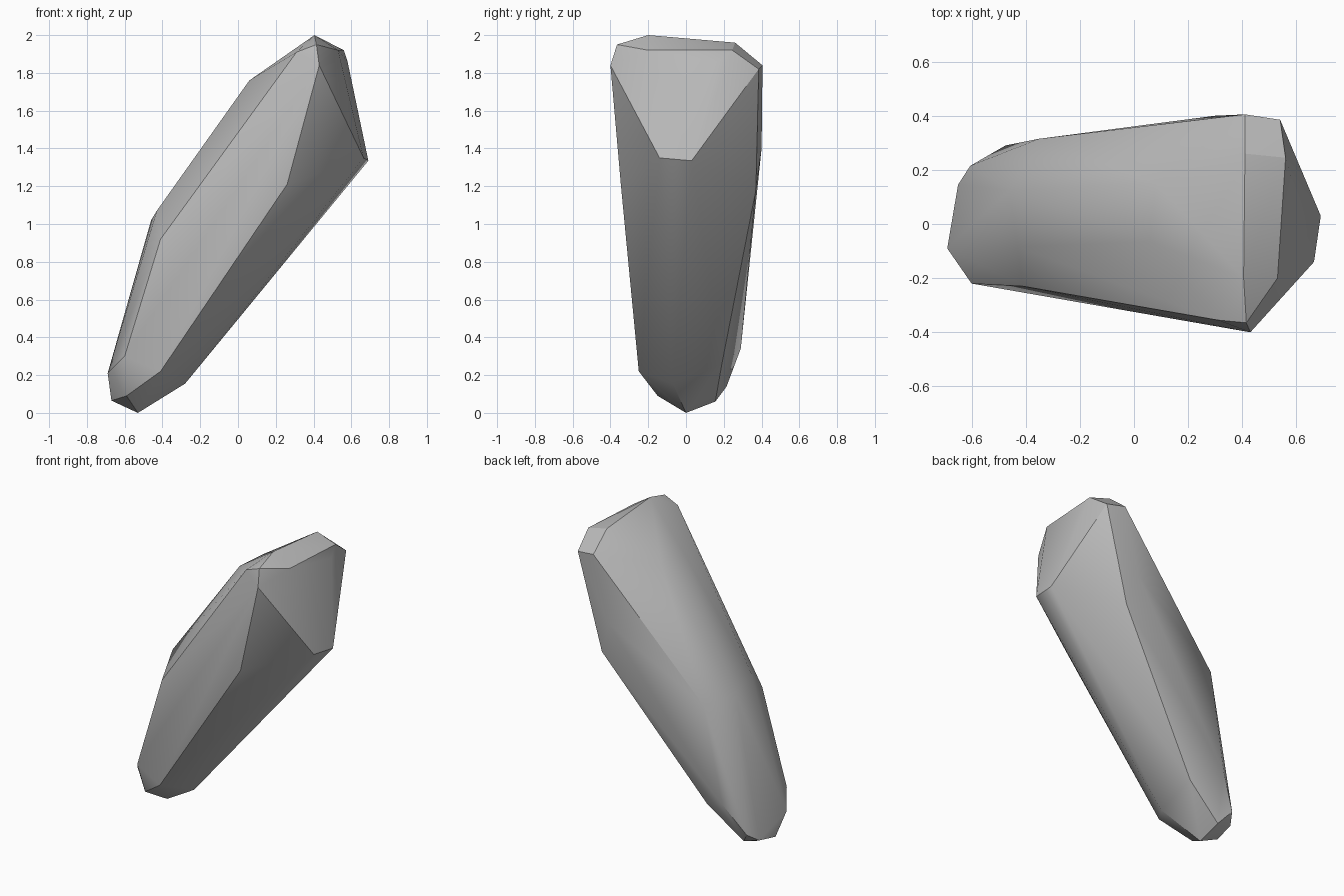
import bpy, bmesh, math

cube = bpy.data.objects.get("Cube")
if cube:
    bpy.data.objects.remove(cube, do_unlink=True)

# Stone colour
stone = bpy.data.materials.new("stone_grey")
stone.use_nodes = True
grey = (0.5, 0.5, 0.5, 1)
stone.diffuse_color = grey
stone.node_tree.nodes["Principled BSDF"].inputs["Base Color"].default_value = grey

# Key corners of the leaning boulder, grouped by region
crown = [(.43, -.4, 1.84), (.415, -.365, 1.95), (.31, -.355, 1.91), (.405, -.2, 2),
         (.53, -.2, 1.92), (.56, .245, 1.92), (.41, .26, 1.96), (.54, .385, 1.82),
         (.41, .405, 1.84), (.58, .17, 1.86)]
overhang = [(.665, -.14, 1.35), (.69, .03, 1.335), (.26, -.345, 1.21),
            (.3, .4, 1.4), (.37, .37, 1.18), (-.08, .23, .59), (-.29, .19, .26)]
slope = [(.06, -.065, 1.76), (.08, .15, 1.76), (-.46, .125, 1.02),
         (-.43, -.085, 1.07), (-.41, -.23, .92), (-.35, .315, .99)]
foot = [(-.6, -.22, .3), (-.41, -.25, .22), (-.59, -.15, .09), (-.69, -.09, .21),
        (-.53, 0, 0), (-.28, -.07, .155), (-.67, 0, .065), (-.65, .145, .09),
        (-.605, .215, .14), (-.54, .155, .06), (-.475, .29, .34)]

# Wrap the corners in a convex shell
bm = bmesh.new()
for corner in crown + overhang + slope + foot:
    bm.verts.new(corner)
hull = bmesh.ops.convex_hull(bm, input=bm.verts[:])
loose = [v for v in bm.verts if not v.link_faces]
bmesh.ops.delete(bm, geom=loose, context="VERTS")
bmesh.ops.dissolve_limit(bm, angle_limit=math.radians(2), verts=bm.verts[:], edges=bm.edges[:])
bmesh.ops.recalc_face_normals(bm, faces=bm.faces[:])

mesh = bpy.data.meshes.new("boulder")
bm.to_mesh(mesh)
bm.free()
boulder = bpy.data.objects.new("boulder", mesh)
bpy.context.collection.objects.link(boulder)
mesh.materials.append(stone)

# Soft facets with the strong ridges kept sharp
bpy.ops.object.select_all(action="DESELECT")
boulder.select_set(True)
bpy.context.view_layer.objects.active = boulder
bpy.ops.object.shade_smooth_by_angle(angle=math.radians(30))
